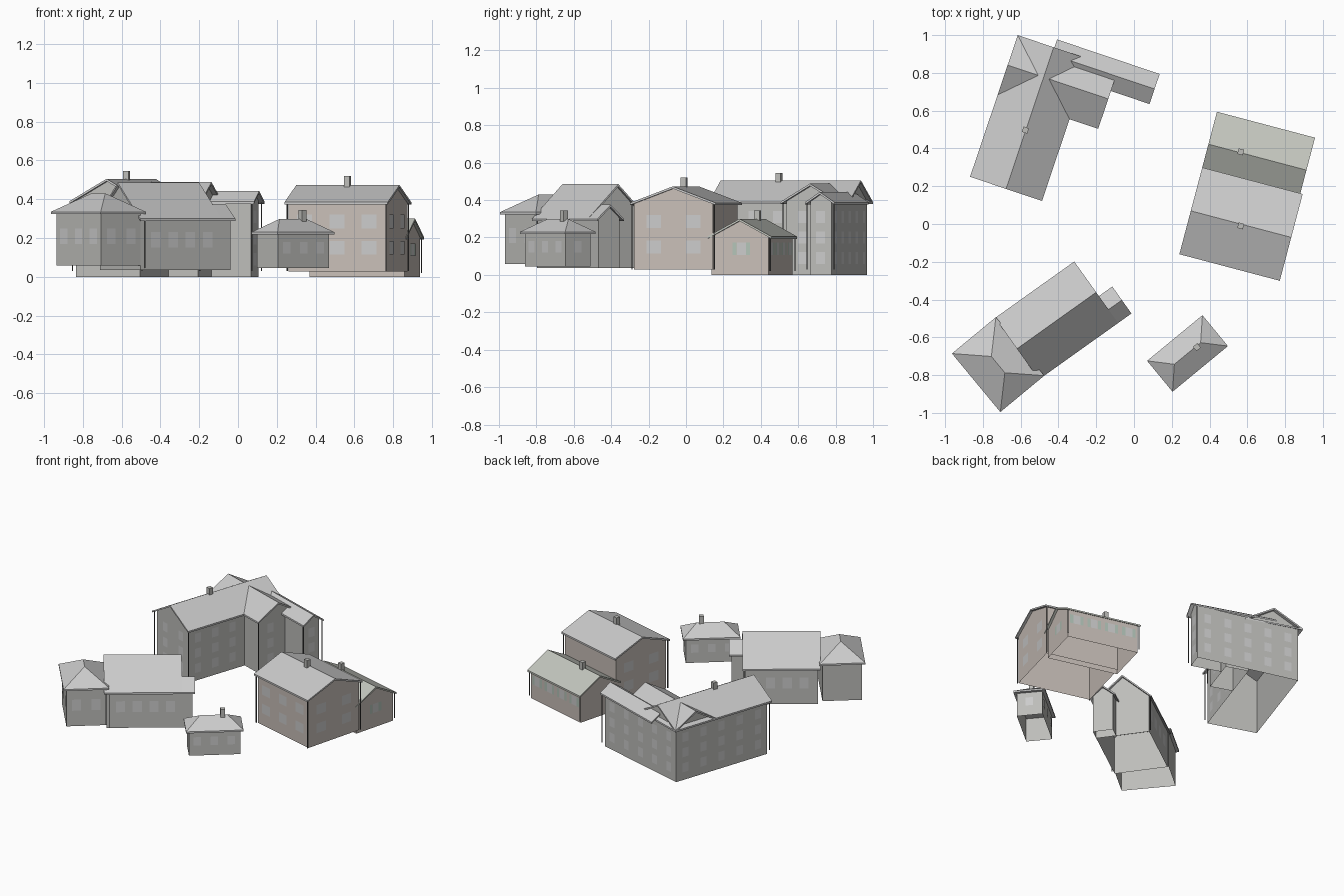
import bpy, math
from mathutils import Matrix, Vector

if "Cube" in bpy.data.objects:
    bpy.data.objects.remove(bpy.data.objects["Cube"])


def mat(name, r, g, b):
    m = bpy.data.materials.new(name)
    m.diffuse_color = (r, g, b, 1)
    m.use_nodes = True
    m.node_tree.nodes["Principled BSDF"].inputs["Base Color"].default_value = m.diffuse_color
    return m


BEIGE = mat("beige_wall", .58, .52, .48)
GREEN = mat("green_grey_roof", .55, .57, .52)
WALL = mat("grey_wall", .51, .51, .49)
ROOF = mat("slate_roof", .56, .56, .58)
SHUT = mat("shutter_green", .45, .55, .48)
DARK = mat("dark_pipe", .12, .12, .12)
PANE = mat("pane", .57, .57, .57)
T = .012  # roof slab thickness


def frame(x, y, deg):
    return Matrix.Translation((x, y, 0)) @ Matrix.Rotation(math.radians(deg), 4, 'Z')


def add(name, verts, faces, F, m=None):
    me = bpy.data.meshes.new(name)
    me.from_pydata([F @ Vector(v) for v in verts], [], faces)
    me.update()
    ob = bpy.data.objects.new(name, me)
    bpy.context.collection.objects.link(ob)
    if m:
        me.materials.append(m)
    return ob


def extrude(name, prof, x0, x1, F, m=None, floor=True, ends=(1, 1)):
    """Extrude a (y, z) profile along local x; the last edge is the floor."""
    n = len(prof)
    v = [(x0, y, z) for y, z in prof] + [(x1, y, z) for y, z in prof]
    f = [(i, i + n, (i + 1) % n + n, (i + 1) % n) for i in range(n if floor else n - 1)]
    if ends[0]:
        f.append(tuple(range(n)))
    if ends[1]:
        f.append(tuple(range(2 * n - 1, n - 1, -1)))
    return add(name, v, f, F, m)


def box(name, c, s, F, m=None):
    x, y, z = c
    a, b, h = s[0] / 2, s[1] / 2, s[2] / 2
    return extrude(name, [(y - b, z - h), (y - b, z + h), (y + b, z + h), (y + b, z - h)],
                   x - a, x + a, F, m)


def pipes(name, F, pts, z0, z1):
    for x, y in pts:
        box(name + "_downpipe", (x, y, (z0 + z1) / 2), (.005, .005, z1 - z0), F, DARK)


def gable_roof(name, F, x0, x1, y0, y1, eave, ridge, m=ROOF):
    ym = (y0 + y1) / 2
    extrude(name + "_roof", [(y0, eave), (ym, ridge), (y1, eave), (y1, eave - T),
                             (ym, ridge - T), (y0, eave - T)], x0, x1, F, m)


def gable(name, F, x0, x1, y0, y1, base, eave, ridge, oh=.02, ohx=.02,
          wall=WALL, roof=ROOF, ends=(1, 1), wx0=None):
    """Gabled block, ridge along local x; extents are those of the roof."""
    ym = (y0 + y1) / 2
    top = eave + (ridge - eave) * oh / (ym - y0) - T / 2
    extrude(name + "_walls", [(y0 + oh, base), (y0 + oh, top), (ym, ridge - T / 2),
                              (y1 - oh, top), (y1 - oh, base)],
            x0 + ohx if wx0 is None else wx0, x1 - ohx, F, wall, False, ends)
    gable_roof(name, F, x0, x1, y0, y1, eave, ridge, roof)


def hip(name, F, L, W, inset, base, eave, ridge, oh=.02):
    """Hipped block, ridge along local x."""
    e = [(0, 0), (L, 0), (L, W), (0, W)]
    v = [(x, y, eave - T) for x, y in e] + [(x, y, eave) for x, y in e]
    v += [(inset, W / 2, ridge), (L - inset, W / 2, ridge)]
    f = [(3, 2, 1, 0)] + [(i, (i + 1) % 4, (i + 1) % 4 + 4, i + 4) for i in range(4)]
    f += [(4, 5, 9, 8), (5, 6, 9), (6, 7, 8, 9), (7, 4, 8)]
    add(name + "_roof", v, f, F, ROOF)
    w = [(oh, oh), (L - oh, oh), (L - oh, W - oh), (oh, W - oh)]
    add(name + "_walls", [(x, y, z) for z in (base, eave - T / 2) for x, y in w],
        [(i, (i + 1) % 4, (i + 1) % 4 + 4, i + 4) for i in range(4)], F, WALL)


def windows(name, F, p, q, n, zs, w=.05, h=.065, shutters=False):
    """Rows of n flat panes from p to q, facing right of that direction."""
    p, q = Vector(p), Vector(q)
    d = q - p
    G = F @ Matrix.Translation((p.x, p.y, 0)) @ Matrix.Rotation(math.atan2(d.y, d.x), 4, 'Z')

    def pane(part, x, z, w, m):
        add(name + part, [(x - w / 2, -.002, z - h / 2), (x + w / 2, -.002, z - h / 2),
                          (x + w / 2, -.002, z + h / 2), (x - w / 2, -.002, z + h / 2)],
            [(0, 1, 2, 3)], G, m)
    for z in zs:
        for i in range(n):
            x = d.length * (i + .5) / n
            pane("_window", x, z, w, PANE)
            if shutters:
                for s in (-1, 1):
                    pane("_shutter", x + s * w * .75, z, w * .45, SHUT)


def chimney(name, x, y, z0, z1, deg):
    box(name + "_chimney", (0, 0, (z0 + z1) / 2), (.03, .03, z1 - z0), frame(x, y, deg), WALL)


# --- large house: main range, cross gable and rear wing
AD = 71.4 - 90
A = frame(-.868, .25, AD)
gable("main_range", A @ frame(.402, 0, 90), 0, .791, 0, .402, 0, .39, .505, .026, .024, ends=(1, 0))
add("main_range_back_gable", [(.376, .767, .396), (.026, .767, .396), (.201, .767, .499)],
    [(0, 1, 2)], A, WALL)
gable("cross_gable", A, 0, .562, .457, .791, 0, .39, .488, .026, .026, ends=(0, 1), wx0=.376)
add("cross_gable_left_face", [(.026, .765, .398), (.026, .483, .398), (.026, .624, .482)],
    [(0, 1, 2)], A, WALL)
# rear wing: its back wall runs on straight from the main range's corner
gable_roof("rear_wing", A, .205, .778, .668, .836, .388, .443)
add("rear_wing_walls", [(.54, .692, 0), (.754, .692, 0), (.754, .812, 0), (.026, .767, 0),
                        (.54, .692, .396), (.754, .692, .396), (.754, .812, .396),
                        (.026, .767, .39), (.754, .752, .437)],
    [(0, 1, 5, 4), (1, 2, 6, 8, 5), (2, 3, 7, 6)], A, WALL)
chimney("main_range", -.575, .497, .46, .545, AD)
AZ = (.09, .2, .31)
windows("main_range", A, (.026, .766), (.026, .024), 5, AZ)
windows("main_range", A, (.376, .03), (.376, .45), 3, AZ)
windows("main_range", A, (.03, .024), (.376, .024), 2, AZ)
windows("cross_gable", A, (.536, .49), (.536, .66), 1, AZ)
windows("rear_wing", A, (.754, .7), (.754, .8), 1, AZ)
windows("rear_wing", A, (.754, .812), (.026, .767), 5, AZ)
pipes("main_range", A, [(.012, .012), (.39, .012)], .03, .385)
pipes("rear_wing", A, [(.765, .828), (.765, .676), (.55, .468)], .03, .385)

# --- beige house with low rear annex
C = frame(.24, -.16, -14.8)
gable("beige_house", C, 0, .55, 0, .475, .028, .385, .473, .02, .016, BEIGE)
gable("rear_annex", C, 0, .537, .425, .78, 0, .205, .30, .02, .016, BEIGE, GREEN)
chimney("beige_house", .565, -.01, .44, .52, -14.8)
chimney("rear_annex", .565, .382, .27, .345, -14.8)
windows("beige_house", C, (.016, .02), (.532, .02), 3, (.15, .285), .08, .07)
windows("beige_house", C, (.534, .02), (.534, .455), 2, (.15, .285), .08, .07)
windows("beige_house", C, (.016, .455), (.016, .02), 2, (.15, .285), .08, .07)
windows("rear_annex", C, (.521, .76), (.016, .76), 4, (.14,), .05, .065, True)
windows("rear_annex", C, (.521, .52), (.521, .70), 1, (.14,), .05, .065, True)
pipes("beige_house", C, [(.012, .01), (.538, .01), (.538, .465)], .03, .38)
pipes("rear_annex", C, [(.01, .77), (.526, .77)], .02, .2)

# --- long house: hipped end, gabled range, small end annex
H = frame(-.475, -.803, 129.6)
hip("hipped_end", H, .402, .302, .145, .057, .335, .43)
E = frame(-.475, -.803, 35.5)
gable("long_range", E, -.035, .48, 0, .40, .036, .30, .485, .02, .016)
gable("end_annex", E, .44, .567, 0, .175, .036, .30, .375, .02, .016, ends=(0, 1))
windows("hipped_end", H, (.382, .282), (.02, .282), 3, (.21,), .06, .08)
windows("hipped_end", H, (.02, .282), (.02, .02), 2, (.21,), .06, .08)
windows("long_range", E, (.02, .02), (.46, .02), 4, (.19,), .06, .08)
windows("long_range", E, (.46, .38), (.02, .38), 4, (.19,), .06, .08)
pipes("long_range", E, [(.0, .008), (.47, .39)], .045, .30)

# --- small hipped cottage
F = frame(.204, -.888, 39.5)
hip("cottage", F, .38, .212, .1, .046, .23, .298)
chimney("cottage", .333, -.652, .26, .345, 39.5)
windows("cottage", F, (.02, .02), (.357, .02), 3, (.15,), .05, .06)
windows("cottage", F, (.357, .192), (.02, .192), 3, (.15,), .05, .06)
windows("cottage", F, (.36, .02), (.36, .19), 1, (.15,), .05, .06)
